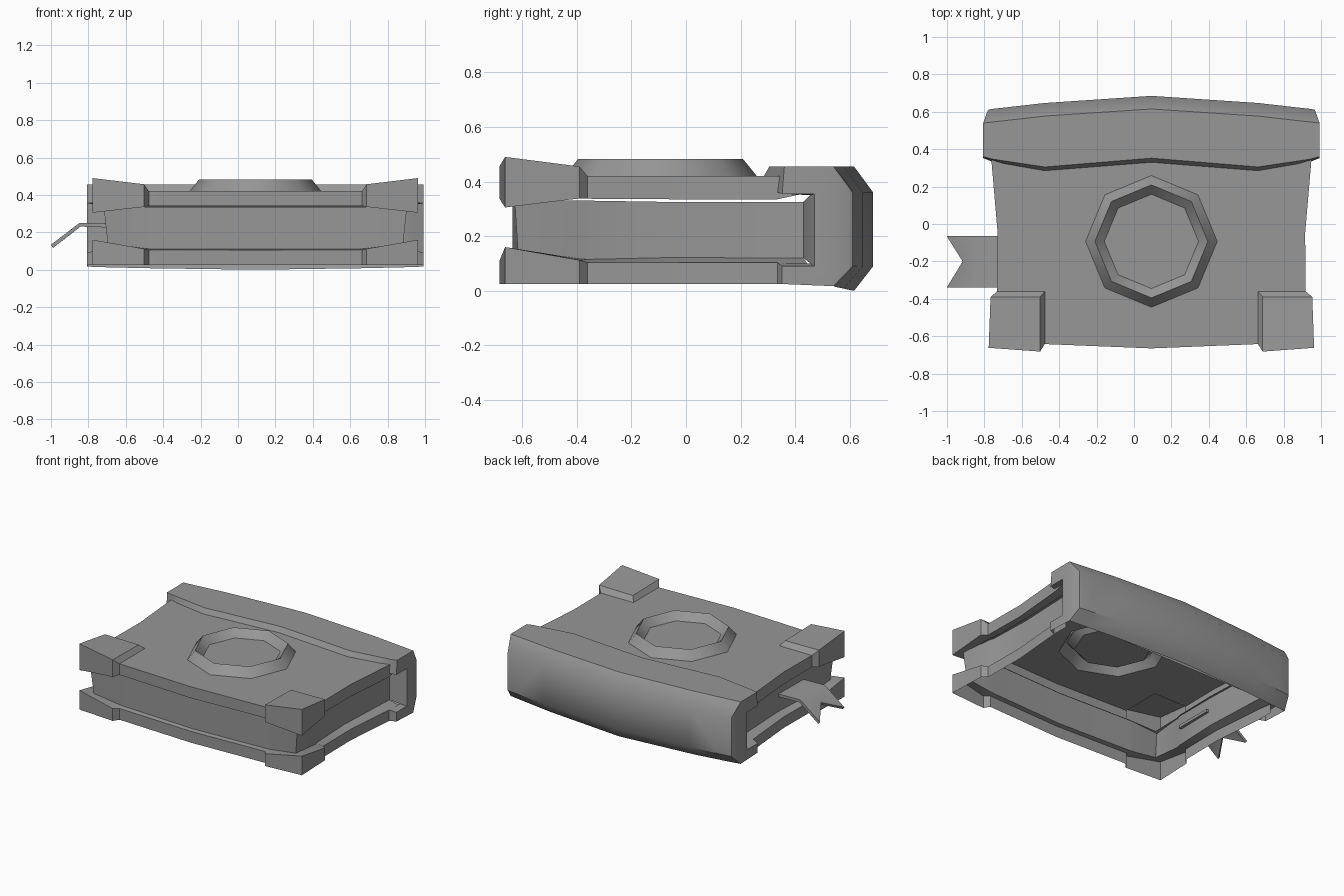
import bpy, bmesh, math

if "Cube" in bpy.data.objects:
    bpy.data.objects.remove(bpy.data.objects["Cube"])

CX = 0.093  # symmetry axis of the book

# Dark grey surface
mat = bpy.data.materials.new("dark_grey")
mat.diffuse_color = (.31, .31, .31, 1)
mat.use_nodes = True
mat.node_tree.nodes["Principled BSDF"].inputs["Base Color"].default_value = mat.diffuse_color


def finish(name, bm, mirror=True):
    bmesh.ops.remove_doubles(bm, verts=bm.verts, dist=0.0005)
    bmesh.ops.recalc_face_normals(bm, faces=bm.faces)
    me = bpy.data.meshes.new(name)
    bm.to_mesh(me)
    bm.free()
    me.materials.append(mat)
    ob = bpy.data.objects.new(name, me)
    bpy.context.collection.objects.link(ob)
    if mirror:
        ob.location.x = CX
        m = ob.modifiers.new("Mirror", 'MIRROR')
        m.use_clip = True
    else:
        m = ob.modifiers.new("Solidify", 'SOLIDIFY')
        m.thickness = .02
        m.offset = 0
    # Bake the modifier, then smooth the shallow bends
    bpy.ops.object.select_all(action='DESELECT')
    bpy.context.view_layer.objects.active = ob
    ob.select_set(True)
    bpy.ops.object.modifier_apply(modifier=m.name)
    bpy.ops.object.shade_smooth_by_angle(angle=math.radians(40))
    return ob


def row(bm, pts):
    return [bm.verts.new(p) for p in pts]


def strip(bm, a, b):
    for i in range(len(a) - 1):
        bm.faces.new((a[i], a[i + 1], b[i + 1], b[i]))


# Half outlines from front centre, round the corner guard, to the back
outline = [(0, -.665), (.57, -.642), (.595, -.682), (.87, -.662), (.86, -.39),
           (.825, -.36), (.822, -.05), (.855, .335), (.855, .45)]
page = [(0, -.635), (.57, -.612), (.6, -.612), (.79, -.615), (.785, -.39),
        (.775, -.36), (.77, -.05), (.785, .33), (.79, .43)]


def ring3(points, zs):
    return [(x, y, z) for (x, y), z in zip(points, zs)]


# Top cover with raised corner guards and octagonal medallion
bm = bmesh.new()
outer = row(bm, ring3(outline, [.42, .42, .457, .49, .455, .42, .42, .42, .42]))
lower = row(bm, ring3(outline, [.34, .342, .336, .305, .338, .337, .335, .335, .36]))
ledge = row(bm, ring3(page, [.338] * 8 + [.36]))
strip(bm, outer, lower)
strip(bm, lower, ledge)
base = bm.verts.new((.57, -.36, .42))
tip = bm.verts.new((.595, -.39, .452))
A, B, P, Q, R, S = outer[:6]
for f in ((P, Q, R, tip), (B, P, tip, base), (base, tip, R, S)):
    bm.faces.new(f)
rings = []
for r, z in ((.352, .42), (.302, .482), (.252, .43)):
    rings.append(row(bm, [(r * math.sin(i * math.pi / 4), -.093 + r * math.cos(i * math.pi / 4), z)
                          for i in range(5)]))
for r in rings:
    r[0].co.x = r[4].co.x = 0
strip(bm, rings[0], rings[1])
strip(bm, rings[1], rings[2])
bm.faces.new(rings[2])
back = bm.verts.new((0, .45, .42))
bm.faces.new([A, B, base] + outer[5:] + [back] + rings[0])
finish("top_cover", bm)

# Bottom cover: rim and ledge, open underneath
bm = bmesh.new()
low = row(bm, ring3(outline, [.025] * 9))
rim = row(bm, ring3(outline, [.105, .105, .112, .16, .112, .103, .103, .103, .09]))
ledge_z = [.11, .112, .115, .142, .117, .115, .122, .12, .12]
ledge = row(bm, ring3(page, ledge_z))
strip(bm, low, rim)
strip(bm, rim, ledge)
finish("bottom_cover", bm)

# Page block walls
bm = bmesh.new()
bot = row(bm, ring3(page, ledge_z))
top = row(bm, ring3(page, [.335, .335, .335, .332, .33, .33, .325, .325, .325]))
top[3].co.x += .02
top[3].co.y -= .012
strip(bm, bot, top)
finish("pages", bm)

# Spine: C-shaped section swept from centre to end, open underneath
# (half width, back offset, bottom z, front top y, lip, foot, foot rim, inner wall)
stations = [
    (0, .075, 0.0, .352, (.33, .42), .33, (.33, .10), (.43, .12, .325)),
    (.57, .037, .008, .305, (.285, .42), .29, (.285, .10), (.43, .12, .325)),
    (.79, .012, .013, .338, (.323, .42), .325, (.325, .103), (.43, .12, .325)),
    (.855, .005, .015, .348, (.335, .36), .335, (.335, .103), (.455, .1, .35)),
    (.899, 0, .017, .36, (.352, .355), .352, (.352, .09), (.47, .09, .355)),
]
bm = bmesh.new()
rows = []
for u, o, zb, yf, lip, foot, rim, (yi, z0, z1) in stations:
    prof = [(yf, .455), (.54 + o, .455), (.61 + o, .36), (.61 + o, .09), (.54 + o, zb),
            (foot, .025), rim, (yi, z0), (yi, z1), lip]
    rows.append(row(bm, [(u - (.025 if u > .88 and k in (2, 3) else 0), y, z)
                         for k, (y, z) in enumerate(prof)]))
for s in range(4):
    a, b = rows[s], rows[s + 1]
    for k in range(10):
        if k == 4 or (s < 3 and k in (5, 6, 8)):
            continue
        j = (k + 1) % 10
        bm.faces.new((a[k], a[j], b[j], b[k]))
e = rows[-1]
for f in ((0, 1, 8, 9), (1, 2, 3, 4), (1, 4, 7, 8), (4, 5, 6, 7)):
    bm.faces.new([e[i] for i in f])
finish("spine", bm)

# Ribbon bookmark with notched end
bm = bmesh.new()
a = row(bm, [(-.66, -.065, .235), (-.66, -.34, .235)])
b = row(bm, [(-.845, -.065, .24), (-.845, -.34, .24)])
c = row(bm, [(-.995, -.34, .125), (-.91, -.2, .19), (-.995, -.065, .125)])
bm.faces.new((a[0], b[0], b[1], a[1]))
bm.faces.new([b[0], c[2], c[1], c[0], b[1]])
finish("bookmark", bm, mirror=False)
